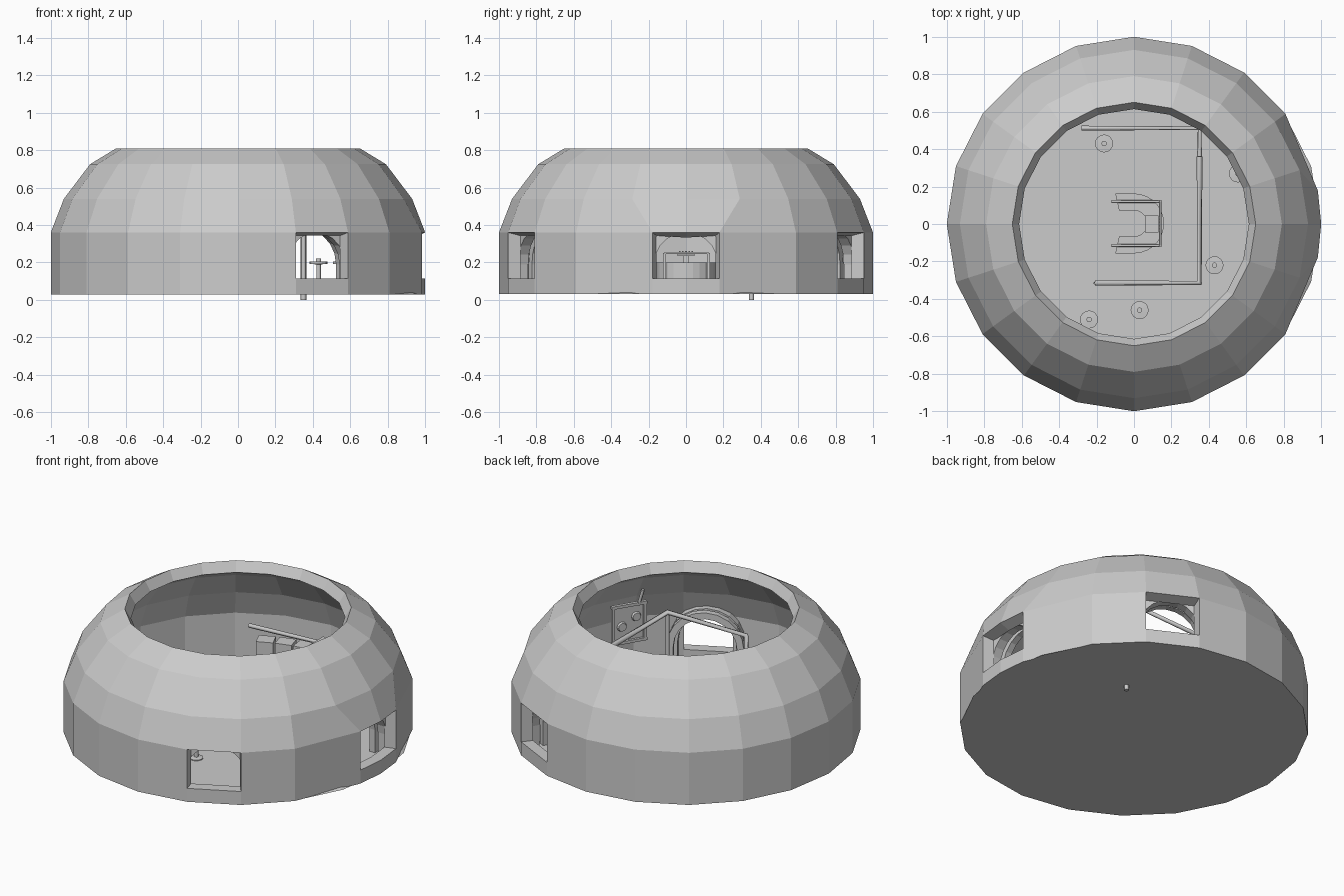
import bpy, bmesh
from math import sin, cos, pi, radians
from mathutils import Matrix, Vector

if "Cube" in bpy.data.objects:
    bpy.data.objects.remove(bpy.data.objects["Cube"])


def finish(bm, name, mat=None):
    if mat:
        bm.transform(mat)
    bmesh.ops.recalc_face_normals(bm, faces=bm.faces)
    me = bpy.data.meshes.new(name)
    bm.to_mesh(me)
    bm.free()
    ob = bpy.data.objects.new(name, me)
    bpy.context.collection.objects.link(ob)
    return ob


def box(name, c, s, mat=None):
    bm = bmesh.new()
    bmesh.ops.create_cube(bm, size=1, matrix=Matrix.Translation(c) @ Matrix.Diagonal((*s, 1)))
    return finish(bm, name, mat)


def lathe(name, prof, x, y, n=16, mat=None):
    """Stack of capped rings from (radius, z) pairs."""
    bm = bmesh.new()
    rings = [[bm.verts.new((x + r * cos(2 * pi * i / n), y + r * sin(2 * pi * i / n), z))
              for i in range(n)] for r, z in prof]
    for a, b in zip(rings, rings[1:]):
        for i in range(n):
            bm.faces.new((a[i], a[(i + 1) % n], b[(i + 1) % n], b[i]))
    bm.faces.new(rings[0])
    bm.faces.new(rings[-1])
    return finish(bm, name, mat)


def tube(name, pts, r):
    cu = bpy.data.curves.new(name, 'CURVE')
    cu.dimensions = '3D'
    cu.bevel_depth = r
    cu.bevel_resolution = 1
    cu.use_fill_caps = True
    sp = cu.splines.new('POLY')
    sp.points.add(len(pts) - 1)
    for p, q in zip(sp.points, pts):
        p.co = (*q, 1)
    ob = bpy.data.objects.new(name, cu)
    bpy.context.collection.objects.link(ob)
    return ob


def prism(name, outline, h, mat=None):
    """Extrude a closed outline of (x, y, z) points along vector h."""
    bm = bmesh.new()
    a = [bm.verts.new(p) for p in outline]
    b = [bm.verts.new(Vector(p) + Vector(h)) for p in outline]
    bm.faces.new(a)
    bm.faces.new(b)
    for i in range(len(a)):
        j = (i + 1) % len(a)
        bm.faces.new((a[i], a[j], b[j], b[i]))
    return finish(bm, name, mat)


def turn(deg):
    return Matrix.Rotation(radians(deg), 4, 'Z')


# Dome shell with an open top and three window openings
N = 20
profile = [(1, .03), (1, .115), (1, .36), (.93, .54), (.79, .725), (.65, .81)]
bm = bmesh.new()
rings = []
for k, (r, z) in enumerate(profile):
    ring = []
    for i in range(N):
        x, y = r * cos(2 * pi * i / N), r * sin(2 * pi * i / N)
        if k < 3 and i in (1, N - 1):       # narrower side window
            x, y = .982, .178 if i == 1 else -.178
        ring.append(bm.verts.new((x, y, z)))
    rings.append(ring)
windows = {0, N - 1, 3, 16}
for k in range(len(rings) - 1):
    for i in range(N):
        if k == 1 and i in windows:
            continue
        j = (i + 1) % N
        bm.faces.new((rings[k][i], rings[k][j], rings[k + 1][j], rings[k + 1][i]))
shell = finish(bm, "dome_shell")
bmx = bmesh.new()
bmx.from_mesh(shell.data)
bmx.faces.ensure_lookup_table()
f = bmx.faces[8]
if f.normal.dot(Vector((*f.calc_center_median().xy, 0))) < 0:
    bmesh.ops.reverse_faces(bmx, faces=bmx.faces)
bmx.to_mesh(shell.data)
bmx.free()
m = shell.modifiers.new("thickness", 'SOLIDIFY')
m.thickness = .07
m.offset = -1

# Floor
lathe("floor", [(.995, .03), (.97, .045)], 0, 0, N)

# Arched frames inside the windows
S = 10
arc = [pi * i / S for i in range(S + 1)]
for a in (0, 63, -63):
    for x0, d, ri, ro in ((.86, .06, .17, .22), (.79, .04, .185, .225)):
        out = [(x0, -ro, .04)]
        out += [(x0, -ro * cos(t), .19 + ro * sin(t)) for t in arc]
        out += [(x0, ro, .04), (x0, ri, .04)]
        out += [(x0, ri * cos(t), .19 + ri * sin(t)) for t in arc]
        out += [(x0, -ri, .04)]
        prism("window_arch", out, (d, 0, 0), turn(a))

# Overhead rail with posts; one post pokes through the floor
tube("front_rail", [(-.2, -.315, .04), (-.2, -.315, .57), (.35, -.315, .57), (.35, .36, .57)], .016)
tube("rail_post", [(.35, .35, .0), (.35, .35, .57)], .015)
tube("corner_post", [(.35, -.315, .04), (.35, -.315, .56)], .013)
tube("back_rail", [(-.28, .512, .43), (.35, .512, .46), (.35, .36, .46)], .013)

# Horseshoe console in the middle
half = [pi / 2 - pi * i / 14 for i in range(15)]
out = [(-.1, .163, .04)] + [(.16 * cos(t), .003 + .16 * sin(t), .04) for t in half] + [(-.1, -.157, .04)]
out += [(-.08, -.067, .04)] + [(.07 * cos(t), .003 - .07 * sin(t), .04) for t in half] + [(-.08, .073, .04)]
prism("console", out, (0, 0, .16))
box("keyboard", (.095, 0, .245), (.07, .09, .02))
box("keyboard_stand", (.1, 0, .22), (.03, .03, .05))
for i in range(5):
    box("key", (.095, -.034 + .017 * i, .258), (.075, .009, .008))
for y in (-.115, .12):
    tube("console_handle", [(-.12, y, .23), (.14, y, .23)], .007)
    box("console_pillar", (.14, y, .15), (.015, .015, .2))
tube("console_crossbar", [(.14, -.115, .25), (.14, .12, .25)], .007)

# Stools
for x, y in ((-.16, .43), (.555, .27), (.43, -.22), (.03, -.46), (-.24, -.51)):
    lathe("stool", [(.04, .04), (.04, .05), (.012, .055), (.012, .19), (.048, .192),
                    (.048, .204), (.014, .206), (.014, .222)], x, y)

# Wall panel with dials and a lever
R = turn(-31.5)
for z in (.25, .48):
    box("panel_bar", (.82, 0, z), (.02, .22, .018), R)
for y in (-.1, .1):
    box("panel_post", (.82, y, .365), (.02, .018, .23), R)
box("panel_face", (.83, 0, .365), (.01, .2, .22), R)
for y, z in ((-.045, .4), (.045, .35)):
    dial = R @ Matrix.Translation((.82, y, z)) @ Matrix.Rotation(-pi / 2, 4, 'Y')
    lathe("dial", [(.03, 0), (.025, .012)], 0, 0, 12, dial)
tube("lever", [R @ Vector((.82, -.06, .47)), R @ Vector((.8, -.08, .57))], .01)

# Low cabinets along the back wall
for a in (98, 106, 114):
    box("cabinet", (.84, 0, .135), (.09, .1, .19), turn(a))
